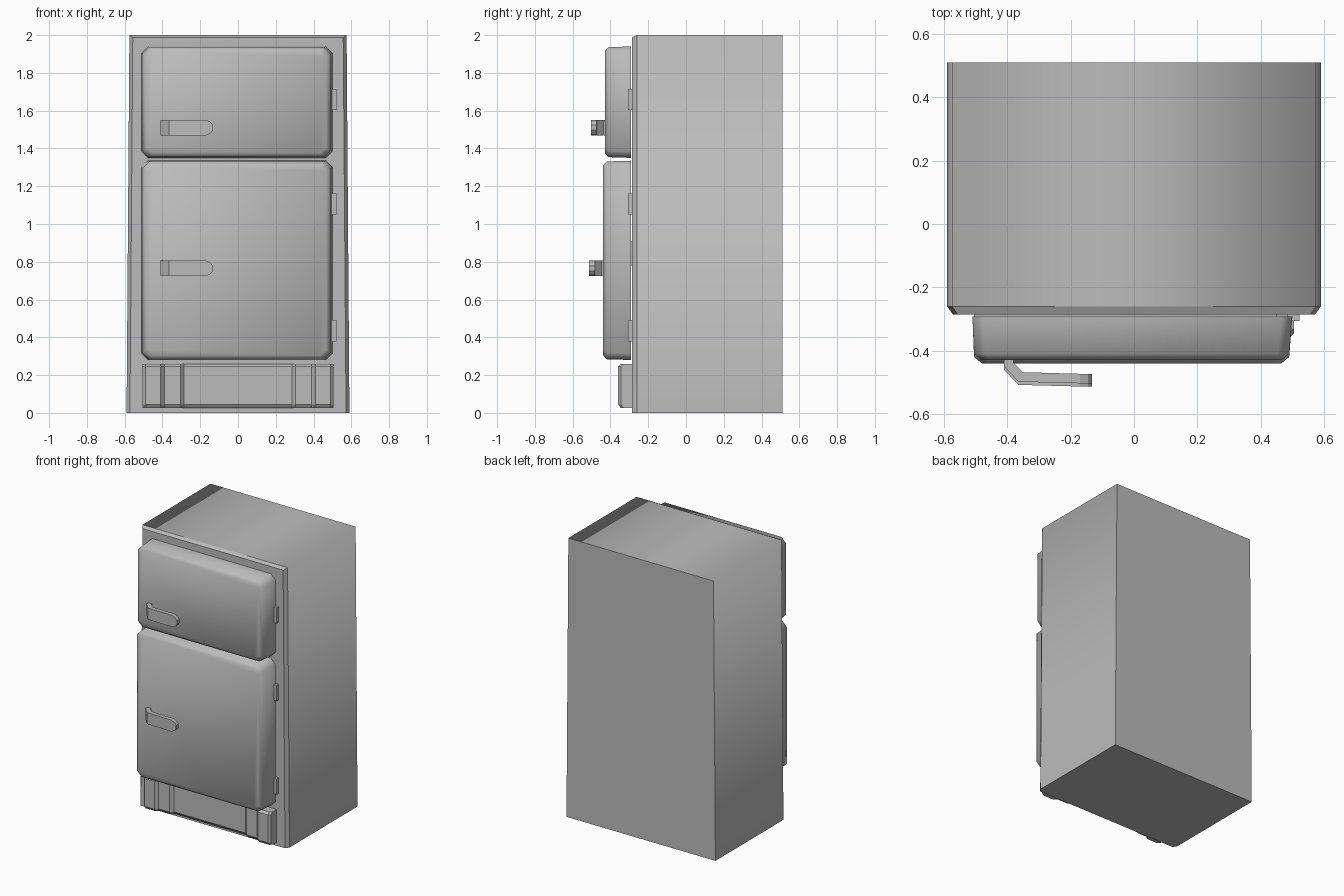
import bpy
import bmesh

if "Cube" in bpy.data.objects:
    bpy.data.objects.remove(bpy.data.objects["Cube"], do_unlink=True)

# One plain enamel colour
grey = bpy.data.materials.new("grey_enamel")
grey.use_nodes = True
COLOUR = (0.5, 0.5, 0.5, 1)
grey.diffuse_color = COLOUR
grey.node_tree.nodes["Principled BSDF"].inputs["Base Color"].default_value = COLOUR


def loft(name, loops, smooth=False):
    """Skin matching loops of points and cap both ends."""
    bm = bmesh.new()
    rings = [[bm.verts.new(p) for p in loop] for loop in loops]
    n = len(rings[0])
    for a, b in zip(rings, rings[1:]):
        for i in range(n):
            j = (i + 1) % n
            bm.faces.new((a[i], a[j], b[j], b[i]))
    bm.faces.new(rings[0])
    bm.faces.new(rings[-1])
    bmesh.ops.recalc_face_normals(bm, faces=bm.faces)
    for f in bm.faces:
        f.smooth = smooth
    mesh = bpy.data.meshes.new(name)
    bm.to_mesh(mesh)
    bm.free()
    mesh.materials.append(grey)
    obj = bpy.data.objects.new(name, mesh)
    bpy.context.collection.objects.link(obj)
    return obj


def box(name, x0, x1, y0, y1, z0, z1):
    return loft(name, [[(x0, y, z0), (x1, y, z0), (x1, y, z1), (x0, y, z1)]
                       for y in (y0, y1)])


# Cabinet: slightly narrower at the top, with a chamfered front rim
def cabinet_ring(y, inset):
    b, t, z = 0.59 - inset, 0.575 - inset, 2 - inset * 0.7
    return [(-b, y, 0), (b, y, 0), (t, y, z), (-t, y, z)]


cabinet = loft("cabinet", [cabinet_ring(0.51, 0), cabinet_ring(-0.26, 0),
                           cabinet_ring(-0.285, 0.018)], True)
# The top blends softly into the sides; every other edge stays crisp
for e in cabinet.data.edges:
    a, b = (cabinet.data.vertices[i].co for i in e.vertices)
    runs_back = abs(a.y - b.y) > 0.1
    e.use_edge_sharp = not (runs_back and a.z > 1)


# Doors: clipped-corner slabs tapering toward a softened front
def door_ring(y, x0, x1, z0, z1, c):
    return [(x0 + c, y, z0), (x1 - c, y, z0), (x1, y, z0 + c), (x1, y, z1 - c),
            (x1 - c, y, z1), (x0 + c, y, z1), (x0, y, z1 - c), (x0, y, z0 + c)]


def door(name, z0, z1, front):
    obj = loft(name, [
        door_ring(-0.292, -0.51, 0.5, z0, z1, 0.035),
        door_ring(front + 0.02, -0.505, 0.49, z0 + 0.004, z1 - 0.004, 0.035),
        door_ring(front, -0.48, 0.465, z0 + 0.025, z1 - 0.025, 0.03)], True)
    for p in obj.data.polygons:
        if p.normal.y > 0.9:
            p.use_smooth = False


door("freezer_door", 1.35, 1.94, -0.43)
door("main_door", 0.28, 1.335, -0.44)


# Handles: bent bars with a rounded free end
def handle(name, z, dy):
    stations = [  # outer x, outer y, inner x, inner y, half height
        (-0.41, -0.425, -0.38, -0.425, 0.041), (-0.41, -0.45, -0.38, -0.438, 0.041),
        (-0.365, -0.498, -0.35, -0.468, 0.041), (-0.17, -0.503, -0.17, -0.473, 0.041),
        (-0.145, -0.503, -0.145, -0.473, 0.03), (-0.132, -0.503, -0.132, -0.473, 0.013)]
    loft(name, [[(ox, oy + dy, z - h), (ix, iy + dy, z - h),
                 (ix, iy + dy, z + h), (ox, oy + dy, z + h)]
                for ox, oy, ix, iy, h in stations])


handle("freezer_handle", 1.51, 0)
handle("main_handle", 0.765, -0.01)

# Hinges on the left edge, and a small stop behind the main door
for i, z in enumerate((1.66, 1.105, 0.435)):
    box(f"hinge_{i + 1}", 0.485, 0.522, -0.307, -0.284, z - 0.056, z + 0.056)
box("door_stop", 0.45, 0.49, -0.3, -0.284, 0.78, 0.91)

# Kick plate: stepped from tall ends down to a recessed middle
half = [(0.505, -0.345), (0.49, -0.36), (0.41, -0.36), (0.39, -0.34),
        (0.305, -0.34), (0.285, -0.32)]
profile = [(-x, y) for x, y in half] + [(x, y) for x, y in reversed(half)]
profile += [(0.505, -0.284), (-0.505, -0.284)]


def plate_ring(z, setback):
    return [(x, y + setback if y < -0.3 else y, z) for x, y in profile]


loft("kick_plate", [plate_ring(0.025, 0.015), plate_ring(0.045, 0),
                    plate_ring(0.245, 0), plate_ring(0.26, 0.015)])
